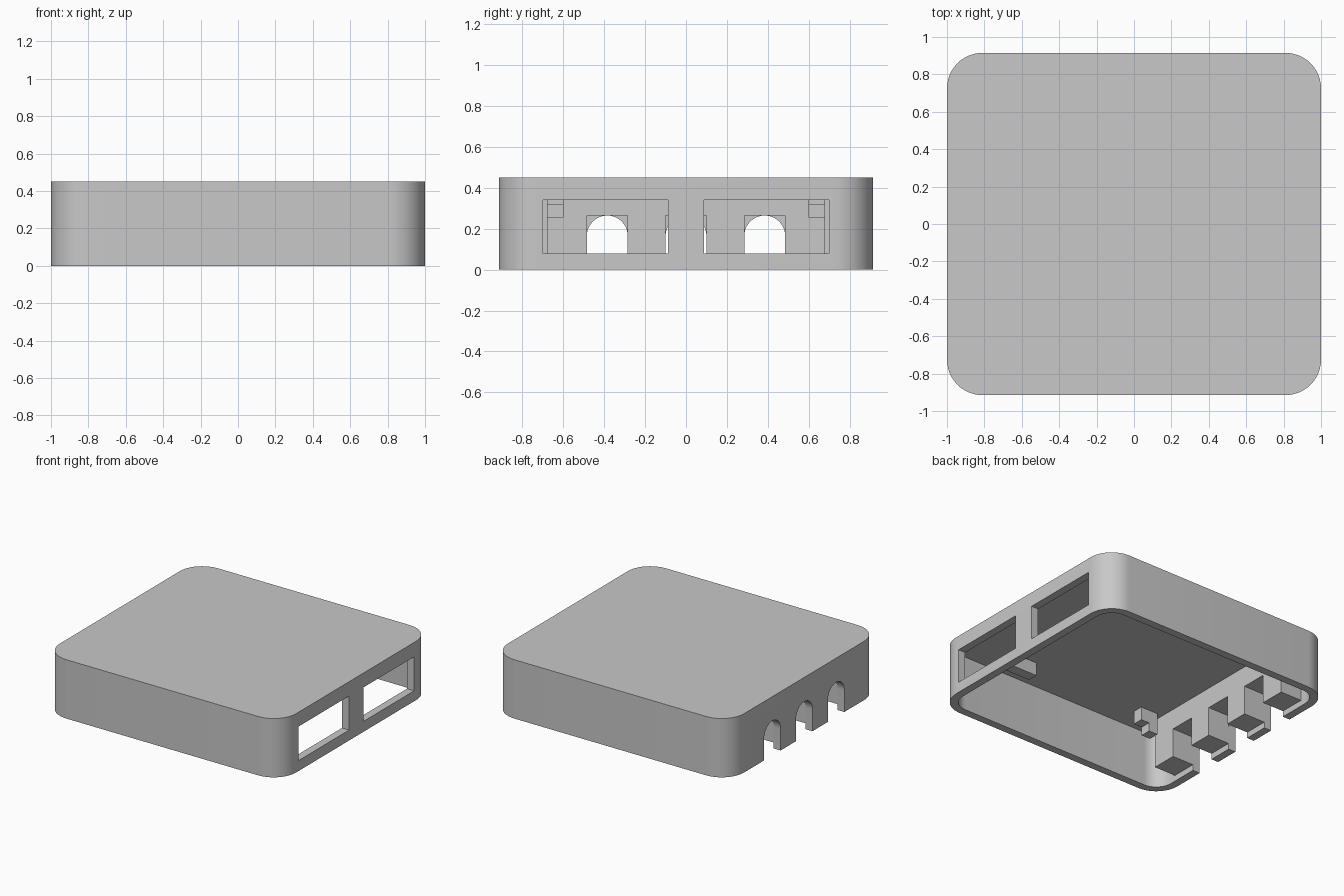
import bpy, bmesh, math

default = bpy.data.objects.get("Cube")
if default:
    bpy.data.objects.remove(default, do_unlink=True)

HX, HY, H = 1.0, 0.915, 0.45      # half sizes and height of the cover
WALL, CEILING, RADIUS = 0.06, 0.42, 0.19
SLOT_W, SLOT_TOP = 0.2, 0.265
SLOTS = (-0.385, 0, 0.385)

grey = bpy.data.materials.new("plain grey plastic")
grey.use_nodes = True
colour = (0.58, 0.58, 0.58, 1)
grey.diffuse_color = colour
grey.node_tree.nodes["Principled BSDF"].inputs["Base Color"].default_value = colour


def prism(name, outline, offset):
    """Extrude a closed 3D outline along an offset vector."""
    bm = bmesh.new()
    face = bm.faces.new([bm.verts.new(p) for p in outline])
    ext = bmesh.ops.extrude_face_region(bm, geom=[face])
    verts = [g for g in ext["geom"] if isinstance(g, bmesh.types.BMVert)]
    bmesh.ops.translate(bm, verts=verts, vec=offset)
    bmesh.ops.recalc_face_normals(bm, faces=bm.faces)
    mesh = bpy.data.meshes.new(name)
    bm.to_mesh(mesh)
    bm.free()
    mesh.materials.append(grey)
    obj = bpy.data.objects.new(name, mesh)
    bpy.context.collection.objects.link(obj)
    return obj


def rounded(name, hx, hy, r, z0, z1, steps=12):
    pts = []
    for q, (sx, sy) in enumerate(((1, 1), (-1, 1), (-1, -1), (1, -1))):
        for i in range(steps + 1):
            a = math.pi / 2 * (q + i / steps)
            pts.append((sx * (hx - r) + r * math.cos(a),
                        sy * (hy - r) + r * math.sin(a), z0))
    return prism(name, pts, (0, 0, z1 - z0))


def box(name, x, y, z):
    pts = [(x[0], y[0], z[0]), (x[1], y[0], z[0]),
           (x[1], y[1], z[0]), (x[0], y[1], z[0])]
    return prism(name, pts, (0, 0, z[1] - z[0]))


def cut(target, cutters):
    bpy.context.view_layer.objects.active = target
    for c in cutters:
        c.hide_render = True
        mod = target.modifiers.new("cut", "BOOLEAN")
        mod.operation, mod.solver, mod.object = "DIFFERENCE", "EXACT", c
        bpy.ops.object.modifier_apply(modifier=mod.name)
        bpy.data.objects.remove(c, do_unlink=True)


def arch(y):
    """Round-topped slot cutter through the end wall."""
    r = SLOT_W / 2
    pts = [(-1.1, y - r, -0.1), (-1.1, y + r, -0.1)]
    for i in range(21):
        a = math.pi * i / 20
        pts.append((-1.1, y + r * math.cos(a), SLOT_TOP - r + r * math.sin(a)))
    return prism("arch_cutter", pts, (0.3, 0, 0))


# Hollow cover with open underside, two windows and three arched slots
shell = rounded("cover_shell", HX, HY, RADIUS, 0, H)
cavity = rounded("cavity_cutter", HX - WALL, HY - WALL, RADIUS - WALL, -0.1, CEILING)
windows = [box("window_cutter", (0.8, 1.1), y, (0.08, 0.34))
           for y in ((-0.7, -0.087), (0.087, 0.7))]
cut(shell, [cavity] + windows + [arch(y) for y in SLOTS])

# Thick inner block behind the slots, with square notches
block = box("slot_block", (-HX + WALL, -0.76), (-0.68, 0.68), (0.045, CEILING))
cut(block, [box("notch_cutter", (-1.1, -0.6),
                (y - SLOT_W / 2, y + SLOT_W / 2), (-0.1, SLOT_TOP)) for y in SLOTS])

# Ceiling tabs: stepped pair near the slots, plain pair near the windows
for side, s in (("right", -1), ("left", 1)):
    y = sorted((s * 0.6, s * 0.68))
    box(side + "_slot_tab", (-0.715, -0.57), y, (0.32, CEILING))
    box(side + "_slot_tab_foot", (-0.715, -0.64), y, (0.255, 0.32))
    box(side + "_window_tab", (0.38, 0.62), y, (0.32, CEILING))

# Smooth the rounded corners, keep the edges sharp
bpy.ops.object.select_all(action="DESELECT")
for obj in (shell, block):
    obj.select_set(True)
bpy.context.view_layer.objects.active = shell
bpy.ops.object.shade_smooth_by_angle(angle=math.radians(30))
